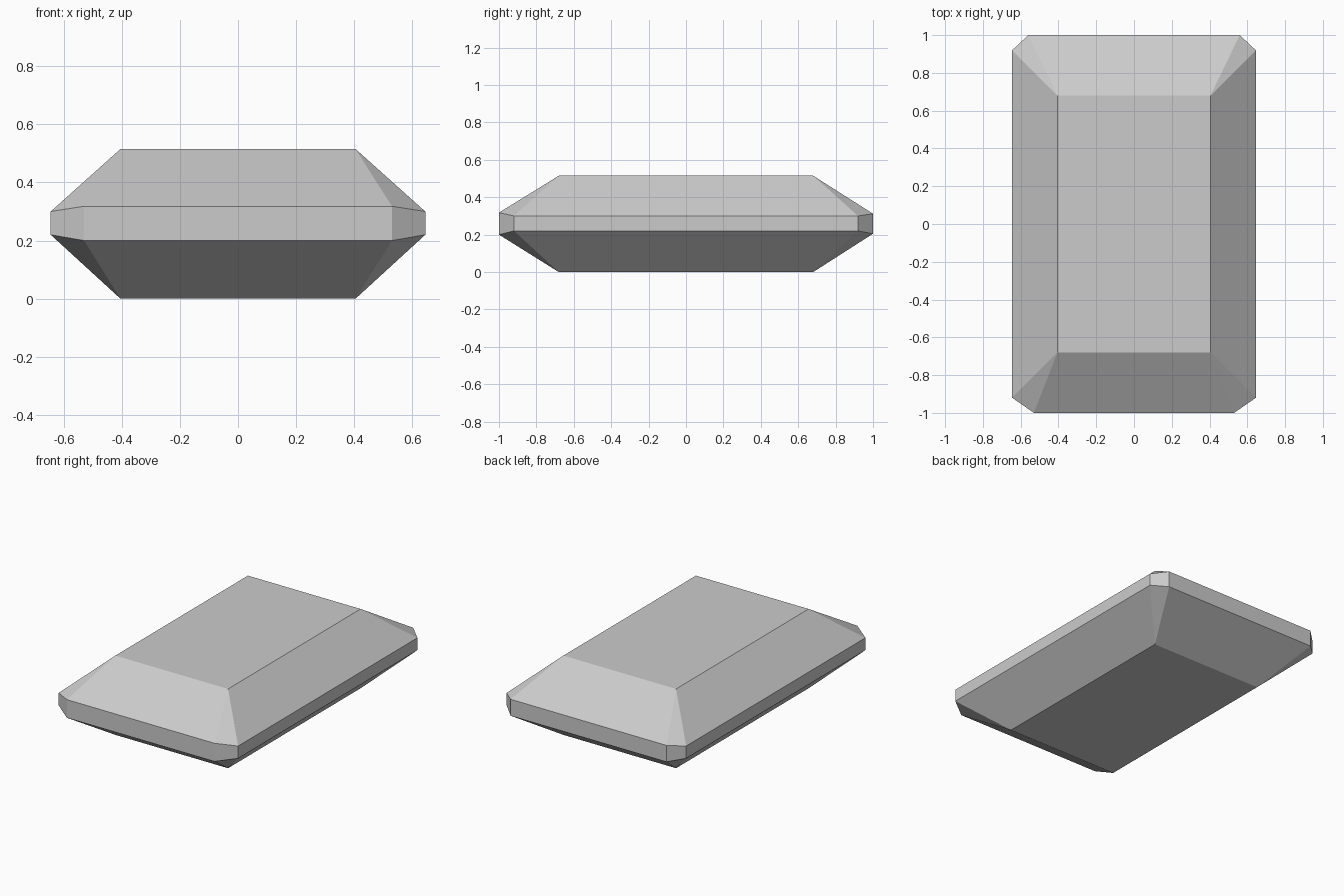
import bpy, bmesh

if "Cube" in bpy.data.objects:
    bpy.data.objects.remove(bpy.data.objects["Cube"])

HEIGHT = 0.515
# Cap corners and the girdle points beside each, counter-clockwise from above
CAP = [(-0.405, -0.68), (0.405, -0.68), (0.405, 0.68), (-0.405, 0.68)]
# x, y, lower z, upper z
GIRDLE = [(-0.645, -0.92, 0.22, 0.30), (-0.53, -1.0, 0.20, 0.318),
          (0.53, -1.0, 0.20, 0.318), (0.645, -0.92, 0.22, 0.30),
          (0.645, 0.92, 0.22, 0.30), (0.56, 1.0, 0.205, 0.312),
          (-0.56, 1.0, 0.205, 0.312), (-0.645, 0.92, 0.22, 0.30)]

bm = bmesh.new()


def bevelled_half(z, level):
    """Flat cap, four sloping sides and four corner facets down to the girdle."""
    cap = [bm.verts.new((x, y, z)) for x, y in CAP]
    rim = [bm.verts.new((p[0], p[1], p[level])) for p in GIRDLE]
    bm.faces.new(cap)
    for i in range(4):
        a, b = rim[2 * i], rim[2 * i + 1]
        bm.faces.new((cap[i], a, b))
        bm.faces.new((cap[i], b, rim[(2 * i + 2) % 8], cap[(i + 1) % 4]))
    return rim


# Lower and upper halves joined by a narrow upright band
lower = bevelled_half(0.0, 2)
upper = bevelled_half(HEIGHT, 3)
for i in range(8):
    j = (i + 1) % 8
    bm.faces.new((lower[i], lower[j], upper[j], upper[i]))

bmesh.ops.recalc_face_normals(bm, faces=bm.faces)
mesh = bpy.data.meshes.new("bevelled_slab")
bm.to_mesh(mesh)
bm.free()
slab = bpy.data.objects.new("bevelled_slab", mesh)
bpy.context.collection.objects.link(slab)
